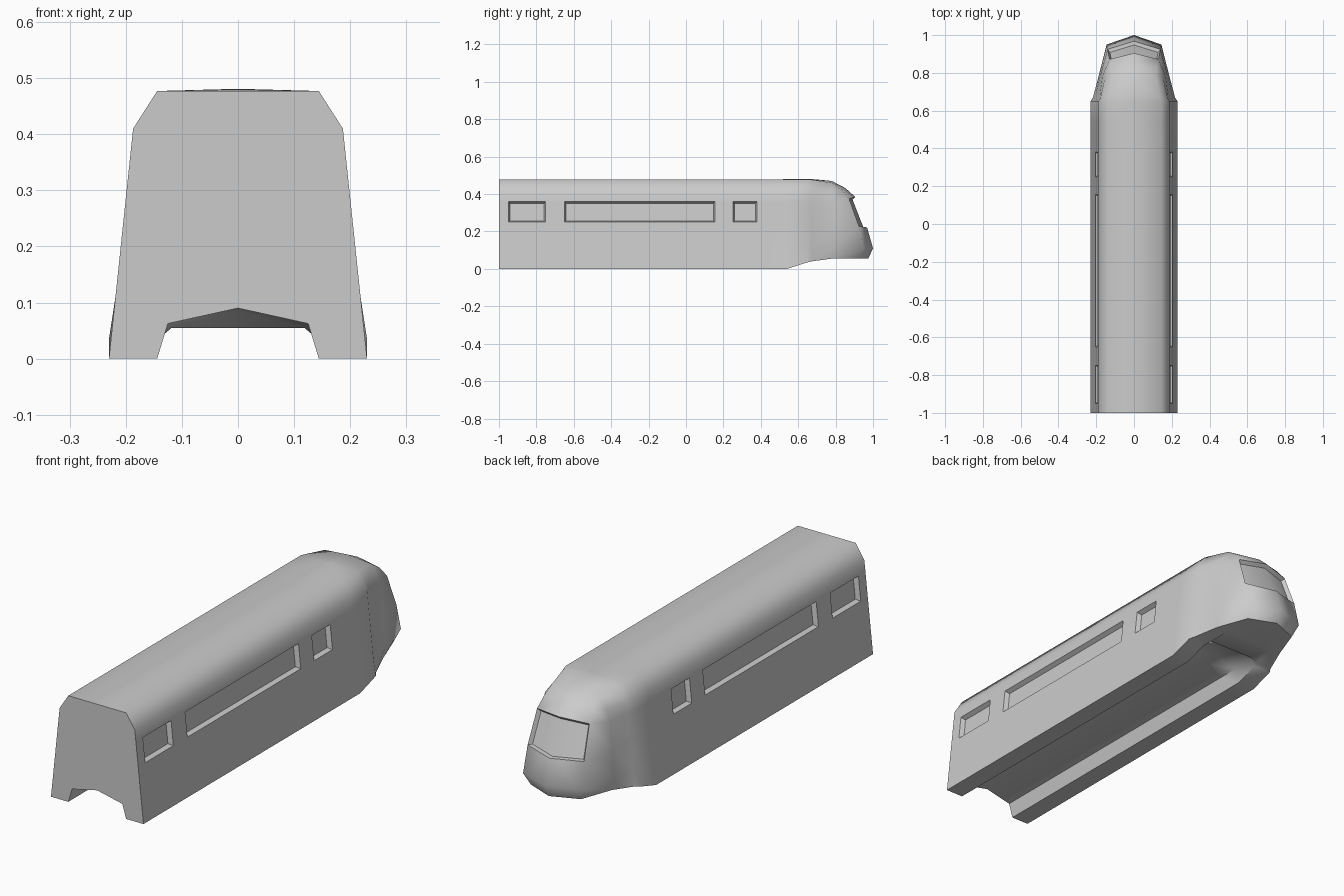
import bpy, bmesh

if "Cube" in bpy.data.objects:
    bpy.data.objects.remove(bpy.data.objects["Cube"])

# Half cross-section of the hull: channel centre, skirt, wall, roof centre
WALL_Z = [0.0, 0.11, 0.25, 0.36, 0.41]


def ring(y, width=1.0, base=0.0, roof=0.477, channel=(0.0625, 0.09)):
    pts = [(0, y, channel[1]), (0.125 * width, y, channel[0]), (0.144 * width, y, base)]
    pts += [((0.23 - 0.105 * z) * width, y, max(z, base)) for z in WALL_Z]
    pts += [(0.144 * width, y, 0.477), (0, y, roof)]
    return pts


# Stations along the length; window cells lie between stations 1-2, 3-4 and 5-6
rings = [ring(y) for y in (-1, -0.95, -0.75, -0.65, 0.155, 0.25, 0.38, 0.45)]
rings += [ring(0.54, roof=0.48),
          ring(0.65, base=0.035, roof=0.481, channel=(0.063, 0.085)),
          ring(0.67, 0.945, 0.04, 0.481, (0.055, 0.055))]

# Last full ring, where the roof starts to drop
y = 0.78
rings.append([(0, y, 0.055), (0.10, y, 0.055), (0.12, y, 0.055),
              (0.178, y, 0.055), (0.188, y, 0.11), (0.180, y, 0.235),
              (0.168, y, 0.36), (0.153, y, 0.41), (0.115, y, 0.460), (0, y, 0.47)])

# Nose corner and nose centre columns, bottom to brow
corner = [(0.125, 0.925, 0.055), (0.145, 0.95, 0.11), (0.140, 0.925, 0.228),
          (0.130, 0.872, 0.375), (0.120, 0.832, 0.425)]
centre = [(0, 0.975, 0.055), (0, 1.0, 0.11), (0, 0.968, 0.222),
          (0, 0.905, 0.385), (0, 0.852, 0.432)]

bm = bmesh.new()
windows, windscreen = [], []
for side in (1, -1):
    def verts(pts):
        return [bm.verts.new((x * side, y, z)) for x, y, z in pts]

    R = [verts(r) for r in rings]
    C, N = verts(corner), verts(centre)

    # Hull skin
    for i in range(len(R) - 1):
        for j in range(9):
            f = bm.faces.new((R[i][j], R[i + 1][j], R[i + 1][j + 1], R[i][j + 1]))
            if j == 5 and i in (1, 3, 5):
                windows.append(f)
    # Rear wall
    bm.faces.new(R[0])
    # Nose sides and front
    last = R[-1]
    for k in range(4):
        bm.faces.new((last[3 + k], C[k], C[k + 1], last[4 + k]))
        f = bm.faces.new((C[k], N[k], N[k + 1], C[k + 1]))
        if k == 2:
            windscreen.append(f)
    # Brow and nose underside
    bm.faces.new((last[7], C[4], last[8]))
    bm.faces.new((last[8], C[4], N[4], last[9]))
    bm.faces.new((last[0], last[1], last[2], last[3], C[0], N[0]))

bmesh.ops.remove_doubles(bm, verts=bm.verts, dist=0.0005)
bmesh.ops.recalc_face_normals(bm, faces=bm.faces)

# Recessed side windows and windscreen
bmesh.ops.inset_individual(bm, faces=windows, thickness=0.009, depth=-0.02,
                           use_even_offset=True)
bmesh.ops.inset_region(bm, faces=windscreen, thickness=0.008, depth=-0.018,
                       use_even_offset=True)

mesh = bpy.data.meshes.new("train_car_body")
bm.to_mesh(mesh)
bm.free()
body = bpy.data.objects.new("train_car_body", mesh)
bpy.context.collection.objects.link(body)
bpy.context.view_layer.objects.active = body
body.select_set(True)
bpy.ops.object.shade_smooth_by_angle(angle=1.04)
